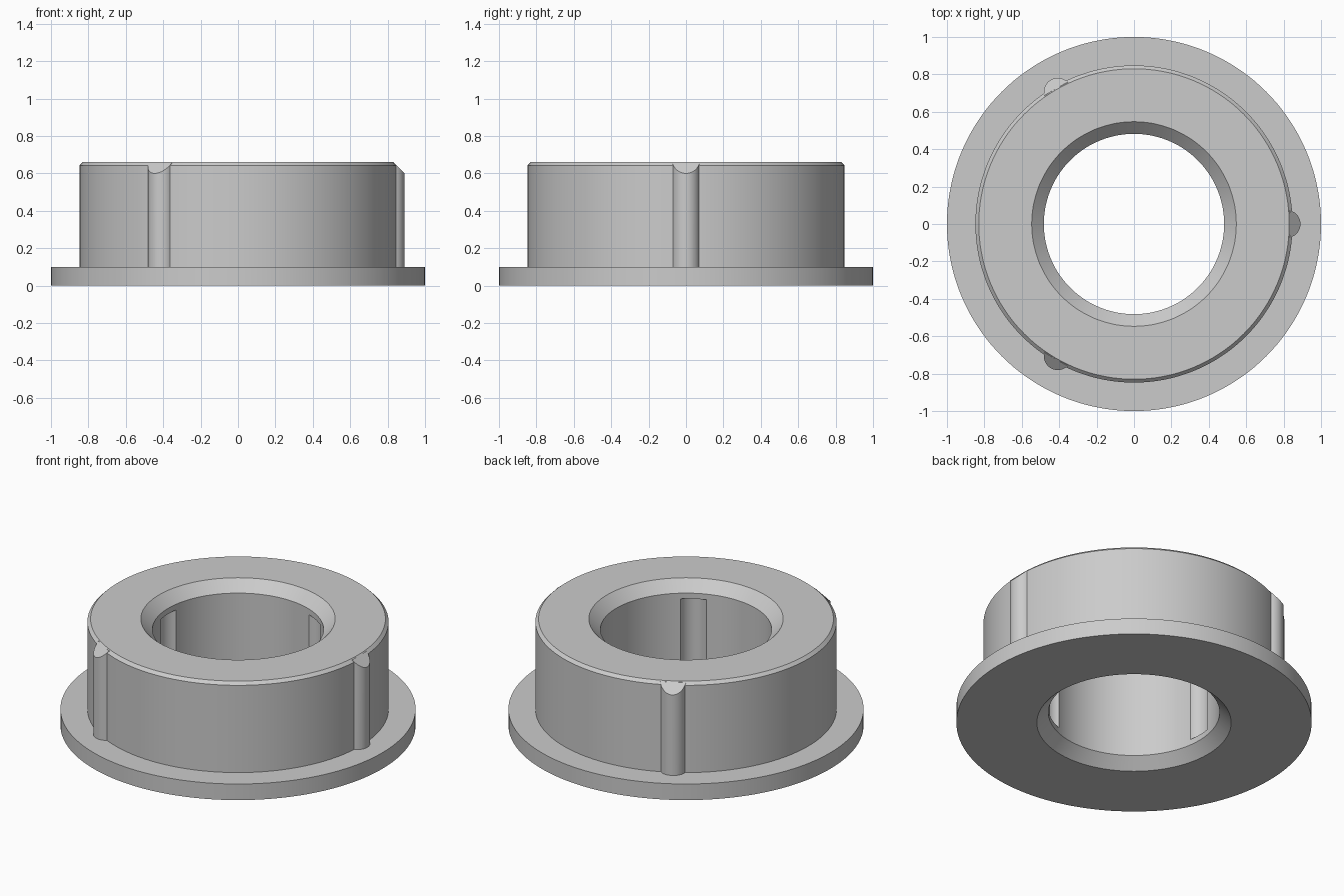
import bpy
import bmesh
from math import cos, sin, radians, tau
from mathutils import Matrix

cube = bpy.data.objects.get("Cube")
if cube:
    bpy.data.objects.remove(cube)

GREY = (0.6, 0.6, 0.6, 1.0)
HEIGHT, FLANGE_TOP = 0.66, 0.10
SHOULDER, BODY = 0.83, 0.848       # top edge and outer wall radii
BORE, MOUTH, BEVEL = 0.482, 0.547, 0.065

grey = bpy.data.materials.new("plain grey")
grey.use_nodes = True
grey.diffuse_color = GREY
grey.node_tree.nodes["Principled BSDF"].inputs["Base Color"].default_value = GREY


def make_object(name, bm):
    bmesh.ops.recalc_face_normals(bm, faces=bm.faces)
    mesh = bpy.data.meshes.new(name)
    bm.to_mesh(mesh)
    bm.free()
    mesh.materials.append(grey)
    obj = bpy.data.objects.new(name, mesh)
    bpy.context.collection.objects.link(obj)
    return obj


def lathe(name, profile, steps=144):
    """Revolve a closed (radius, z) profile around the z axis."""
    bm = bmesh.new()
    rings = [[bm.verts.new((r * cos(tau * i / steps), r * sin(tau * i / steps), z))
              for r, z in profile] for i in range(steps)]
    count = len(profile)
    for i in range(steps):
        a, b = rings[i], rings[(i + 1) % steps]
        for j in range(count):
            k = (j + 1) % count
            bm.faces.new((a[j], b[j], b[k], a[k]))
    return make_object(name, bm)


def post(name, radius, distance, bottom, top, angle, sloped=False):
    """Upright cylinder off the axis, optionally cut to the shoulder slope."""
    bm = bmesh.new()
    bmesh.ops.create_cone(bm, cap_ends=True, segments=48, radius1=radius,
                          radius2=radius, depth=top - bottom,
                          matrix=Matrix.Translation((distance, 0, (top + bottom) / 2)))
    if sloped:
        cut = bmesh.ops.bisect_plane(bm, geom=bm.verts[:] + bm.edges[:] + bm.faces[:],
                                     plane_co=(SHOULDER, 0, HEIGHT),
                                     plane_no=(1, 0, 1), clear_outer=True)
        edges = [e for e in cut["geom_cut"] if isinstance(e, bmesh.types.BMEdge)]
        bmesh.ops.holes_fill(bm, edges=bm.edges[:], sides=0)
    bm.transform(Matrix.Rotation(radians(angle), 4, "Z"))
    return make_object(name, bm)


def combine(target, tool, operation):
    mod = target.modifiers.new(tool.name, "BOOLEAN")
    mod.operation = operation
    mod.solver = "EXACT"
    mod.object = tool
    bpy.context.view_layer.objects.active = target
    bpy.ops.object.modifier_apply(modifier=mod.name)
    bpy.data.objects.remove(tool)


# Flanged sleeve with bevelled bore and shoulder
sleeve = lathe("flanged_sleeve", [
    (MOUTH, 0), (1, 0), (1, FLANGE_TOP), (BODY, FLANGE_TOP),
    (BODY, HEIGHT - (BODY - SHOULDER)), (SHOULDER, HEIGHT), (MOUTH, HEIGHT),
    (BORE, HEIGHT - BEVEL), (BORE, BEVEL)])

# Outer ribs, and blind bore grooves halfway between them
for turn in (0, 120, 240):
    rib = post("rib", 0.075, 0.815, 0.05, 0.655, turn, sloped=True)
    combine(sleeve, rib, "UNION")
    groove = post("groove_cutter", 0.08, 0.445, FLANGE_TOP, HEIGHT - 0.10, turn + 60)
    combine(sleeve, groove, "DIFFERENCE")

# Smooth walls, sharp rims
bpy.ops.object.select_all(action="DESELECT")
sleeve.select_set(True)
bpy.context.view_layer.objects.active = sleeve
bpy.ops.object.shade_smooth_by_angle(angle=radians(25))
